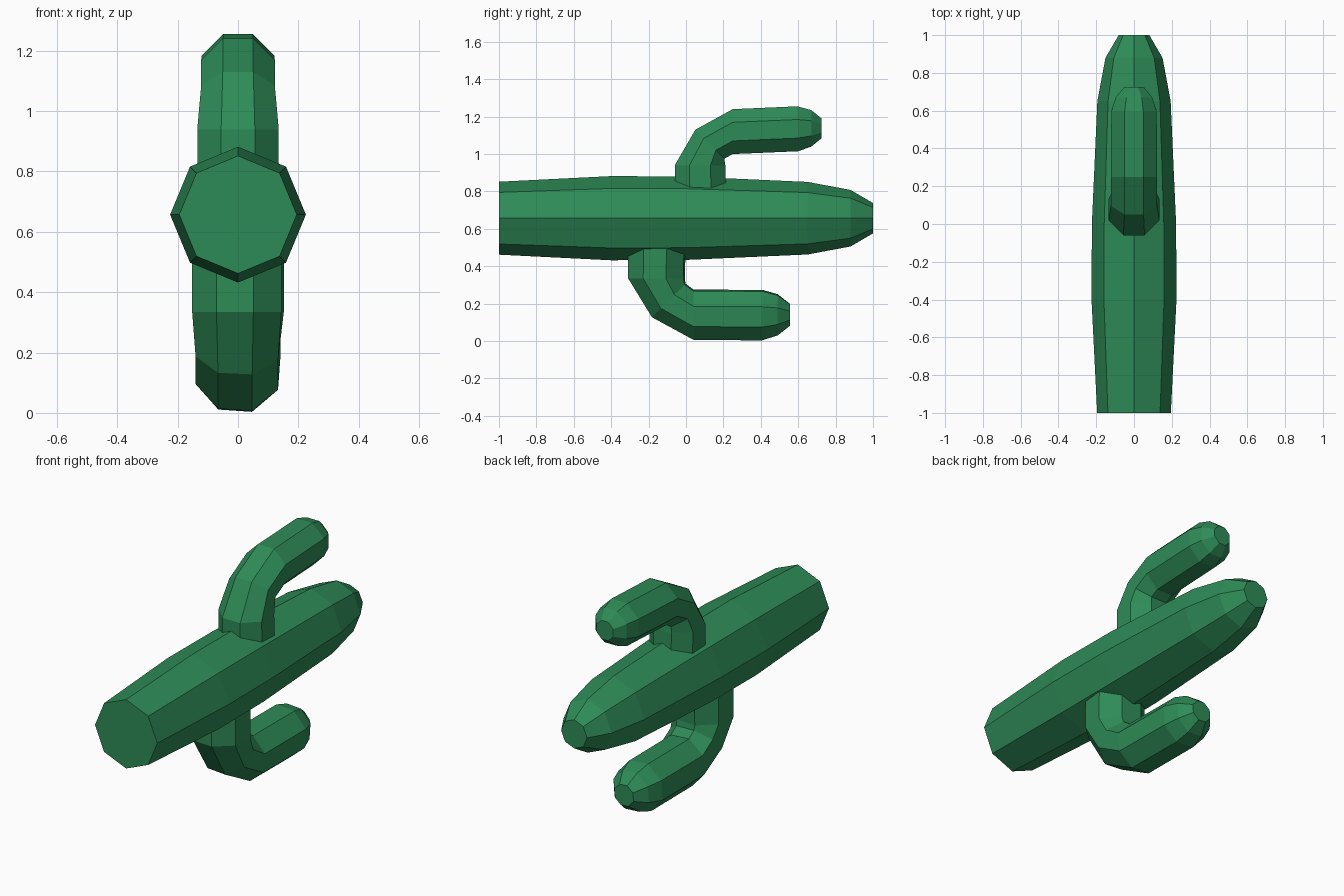
import bpy, bmesh, math
from mathutils import Vector

if "Cube" in bpy.data.objects:
    bpy.data.objects.remove(bpy.data.objects["Cube"])

green = bpy.data.materials.new("cactus_green")
green.diffuse_color = (0.027, 0.258, 0.095, 1)
green.use_nodes = True
green.node_tree.nodes["Principled BSDF"].inputs["Base Color"].default_value = green.diffuse_color


def loft(name, rings):
    """Skin a list of equally sized point rings and cap both ends."""
    bm = bmesh.new()
    loops = [[bm.verts.new(p) for p in ring] for ring in rings]
    n = len(loops[0])
    for a, b in zip(loops, loops[1:]):
        for i in range(n):
            j = (i + 1) % n
            bm.faces.new((a[i], a[j], b[j], b[i]))
    bm.faces.new(loops[0])
    bm.faces.new(loops[-1])
    bmesh.ops.recalc_face_normals(bm, faces=bm.faces[:])
    mesh = bpy.data.meshes.new(name)
    bm.to_mesh(mesh)
    bm.free()
    mesh.materials.append(green)
    obj = bpy.data.objects.new(name, mesh)
    bpy.context.collection.objects.link(obj)
    return obj


def octagon(center, side, up, phase):
    return [center + side * math.cos(phase + k * math.pi / 4)
            + up * math.sin(phase + k * math.pi / 4) for k in range(8)]


def arm(name, stations, roll=0.0):
    """Stations: outer (y, z), inner (y, z), half width in x."""
    rings = []
    grow = 1 / math.cos(math.pi / 8)
    for outer, inner, half in stations:
        o, i = Vector((0, *outer)), Vector((0, *inner))
        rings.append(octagon((o + i) / 2, Vector((half * grow, 0, 0)),
                             (o - i) / 2 * grow, math.pi / 8 + roll))
    return loft(name, rings)


# Main trunk lying along y, corner up
trunk_profile = [(-1, .195), (-.4, .225), (0, .223), (.65, .194), (.88, .151), (1, .081)]
loft("trunk", [octagon(Vector((0, y, .657)), Vector((r, 0, 0)), Vector((0, 0, r)), 0)
               for y, r in trunk_profile])

# Upper arm
arm("upper_arm", [
    ((-.06, .78), (.215, .78), .135),
    ((-.06, .94), (.21, .94), .135),
    ((.05, 1.13), (.205, .975), .122),
    ((.25, 1.24), (.25, 1.0), .122),
    ((.595, 1.255), (.60, 1.015), .12),
    ((.67, 1.235), (.67, 1.04), .097),
    ((.725, 1.19), (.725, 1.085), .052),
])

# Lower arm
arm("lower_arm", [
    ((-.305, .54), (-.005, .54), .148),
    ((-.305, .335), (-.01, .335), .148),
    ((-.18, .13), (-.005, .305), .137),
    ((.04, .01), (.04, .272), .137),
    ((.405, .007), (.41, .27), .135),
    ((.49, .033), (.49, .248), .108),
    ((.555, .083), (.555, .198), .058),
], roll=math.radians(4))
